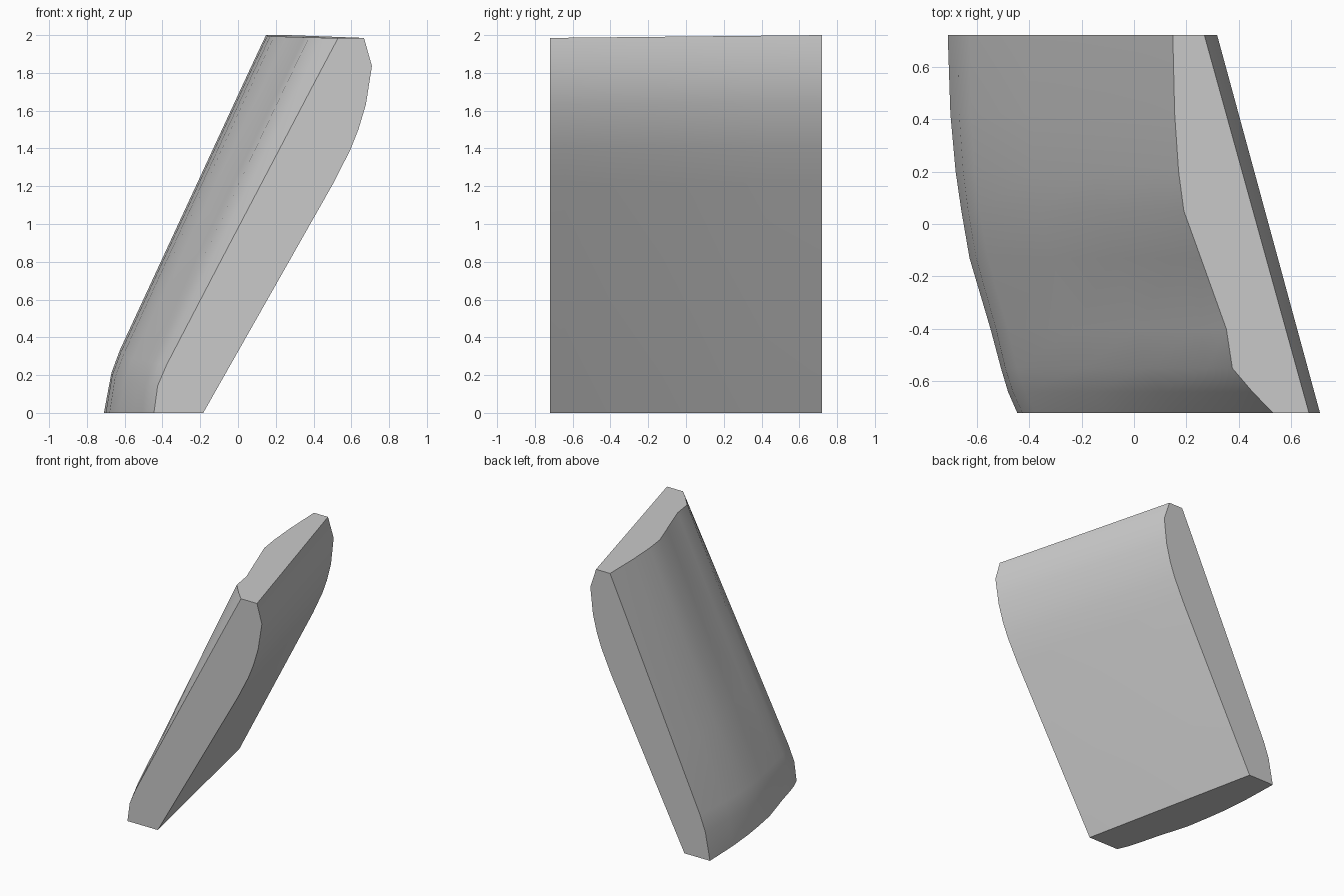
import bpy
import bmesh
import math

cube = bpy.data.objects.get("Cube")
if cube:
    bpy.data.objects.remove(cube, do_unlink=True)

# One plain grey for the whole slab
grey = bpy.data.materials.new("plain grey")
grey.use_nodes = True
COLOUR = (0.59, 0.59, 0.59, 1)
grey.diffuse_color = COLOUR
grey.node_tree.nodes["Principled BSDF"].inputs["Base Color"].default_value = COLOUR

HALF = 0.72  # half depth

# Upper face: depth, x at the foot, x at the crest
STATIONS = [(-HALF, -0.445, 0.53), (-0.64, -0.48, 0.452), (-0.55, -0.507, 0.375),
            (-0.4, -0.547, 0.352), (-0.13, -0.627, 0.255), (0.05, -0.658, 0.19),
            (0.2, -0.68, 0.17), (0.42, -0.7, 0.155), (HALF, -0.71, 0.148)]
# Upper face: height at the front, rise toward the back,
# outward bulge from the straight foot-to-crest line
BULGE = [(0, 0, 0), (0.145, 0.067, 0.051), (0.26, 0.073, 0.058), (0.8, 0, 0.042),
         (1.3, 0, 0.025), (1.8, 0, 0.008), (2, 0, 0)]
# Underside profile at the front end, crest to foot
UNDER = [(0.667, 2), (0.709, 1.85), (0.677, 1.645), (0.637, 1.51), (0.593, 1.4),
         (0.503, 1.222), (-0.184, 0)]


def section(bm, y, foot, crest):
    """Closed ring across the slab at one depth."""
    depth = y + HALF
    scale = (1.985 + 0.0104 * depth) / 2
    ring = []
    for front_z, rise, out in BULGE:
        z = front_z + rise * depth / (2 * HALF)
        ring.append((foot + (crest - foot) * z / 2 - out, z))
    # The underside drifts sideways with depth, more so near the crest
    ring += [(x - (0.213 + 0.032 * z) * depth, z) for x, z in UNDER]
    return [bm.verts.new((x, y, z * scale)) for x, z in ring]


# Loft the sections and cap both ends
bm = bmesh.new()
rings = [section(bm, *s) for s in STATIONS]
for a, b in zip(rings, rings[1:]):
    for i in range(len(a)):
        j = (i + 1) % len(a)
        bm.faces.new((a[i], a[j], b[j], b[i]))
bm.faces.new(rings[0])
bm.faces.new(rings[-1])
bmesh.ops.recalc_face_normals(bm, faces=bm.faces)

mesh = bpy.data.meshes.new("leaning_slab")
bm.to_mesh(mesh)
bm.free()
mesh.materials.append(grey)
slab = bpy.data.objects.new("leaning_slab", mesh)
bpy.context.collection.objects.link(slab)

# Smooth the curved faces, keep the rims crisp
bpy.ops.object.select_all(action="DESELECT")
slab.select_set(True)
bpy.context.view_layer.objects.active = slab
bpy.ops.object.shade_smooth_by_angle(angle=math.radians(35))
